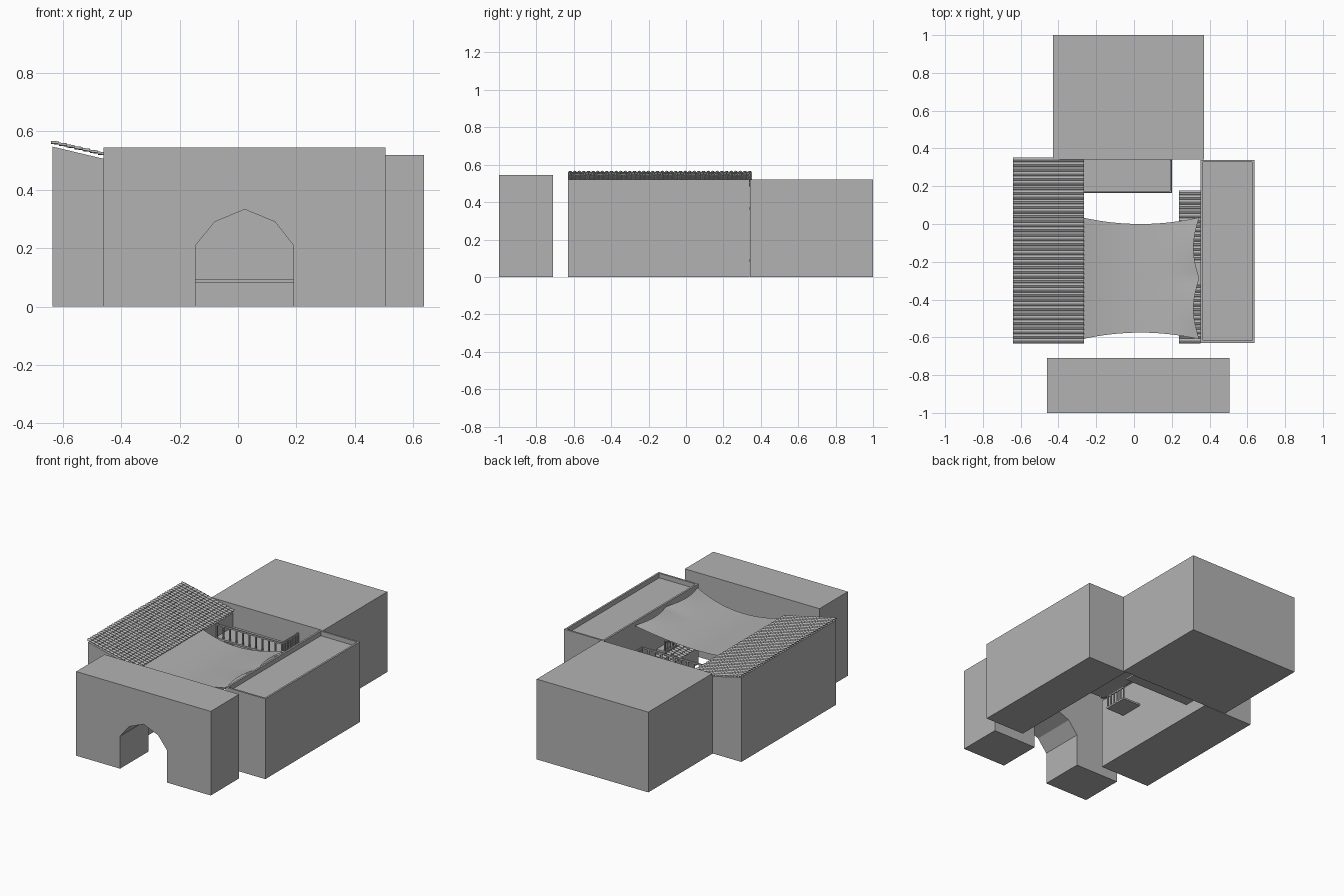
import bpy, bmesh, math

cube = bpy.data.objects.get("Cube")
if cube:
    bpy.data.objects.remove(cube, do_unlink=True)

GREY = (0.45, 0.45, 0.45, 1)
stone = bpy.data.materials.new("plain_grey")
stone.use_nodes = True
stone.diffuse_color = GREY
stone.node_tree.nodes["Principled BSDF"].inputs["Base Color"].default_value = GREY


def finish(name, bm):
    bmesh.ops.recalc_face_normals(bm, faces=bm.faces)
    mesh = bpy.data.meshes.new(name)
    bm.to_mesh(mesh)
    bm.free()
    mesh.materials.append(stone)
    ob = bpy.data.objects.new(name, mesh)
    bpy.context.collection.objects.link(ob)
    return ob


def add_box(bm, x, y, z):
    verts = bmesh.ops.create_cube(bm, size=1)["verts"]
    for v in verts:
        for i, (lo, hi) in enumerate((x, y, z)):
            v.co[i] = lo if v.co[i] < 0 else hi


def box(name, x, y, z):
    bm = bmesh.new()
    add_box(bm, x, y, z)
    return finish(name, bm)


def prism(name, outline, y0, y1):
    """Extrude an x/z outline from y0 to y1."""
    bm = bmesh.new()
    face = bm.faces.new([bm.verts.new((x, y0, z)) for x, z in outline])
    new = bmesh.ops.extrude_face_region(bm, geom=[face])["geom"]
    for v in new:
        if isinstance(v, bmesh.types.BMVert):
            v.co.y = y1
    return finish(name, bm)


def sheet(bm, cols, rows, point):
    """Quad grid whose corners come from point(u, v)."""
    grid = [[bm.verts.new(point(i / cols, j / rows)) for j in range(rows + 1)]
            for i in range(cols + 1)]
    for i in range(cols):
        for j in range(rows):
            bm.faces.new((grid[i][j], grid[i + 1][j],
                          grid[i + 1][j + 1], grid[i][j + 1]))


def tiled_roof(name, high, low, y0, y1, courses, tiles):
    """Overlapping courses of barrel tiles falling from high to low (x, z)."""
    bm = bmesh.new()
    dx, dz = (low[0] - high[0]) / courses, (low[1] - high[1]) / courses
    for c in range(courses):
        def point(u, v):
            wave = abs(math.sin(math.pi * v * tiles))
            return (high[0] + dx * (c + u), y0 + (y1 - y0) * v,
                    high[1] + dz * c + dz * 0.4 * u + 0.008 * wave - 0.008)
        sheet(bm, 1, tiles * 4, point)
    ob = finish(name, bm)
    mod = ob.modifiers.new("tile_thickness", "SOLIDIFY")
    mod.thickness = 0.003
    return ob


def railing(bm, a, b, z0, z1, posts):
    """Posts and a top rail along a straight run in plan."""
    r = 0.004
    for i in range(posts + 1):
        t = i / posts
        x, y = a[0] + (b[0] - a[0]) * t, a[1] + (b[1] - a[1]) * t
        add_box(bm, (x - r, x + r), (y - r, y + r), (z0, z1))
    add_box(bm, (min(a[0], b[0]) - r, max(a[0], b[0]) + r),
            (min(a[1], b[1]) - r, max(a[1], b[1]) + r), (z1, z1 + 0.01))


def balcony(name, x, y, z, sides, height, posts):
    bm = bmesh.new()
    add_box(bm, x, y, (z, z + 0.011))
    for a, b in sides:
        railing(bm, a, b, z + 0.011, z + height, posts)
    return finish(name, bm)


# Gate block with a faceted arch
prism("arch_gate", [(-0.46, 0), (-0.145, 0), (-0.145, 0.21), (-0.08, 0.29),
                    (0.023, 0.333), (0.127, 0.29), (0.19, 0.21), (0.19, 0),
                    (0.505, 0), (0.505, 0.545), (-0.46, 0.545)], -1, -0.71)

# Main blocks around the courtyard
box("north_block", (-0.43, 0.37), (0.342, 1), (0, 0.52))
prism("west_block", [(-0.635, 0), (-0.275, 0), (-0.275, 0.462), (-0.635, 0.548)],
      -0.63, 0.34)

# East block with a sunken terrace
bm = bmesh.new()
add_box(bm, (0.352, 0.637), (-0.63, 0.34), (0, 0.52))
bm.normal_update()
top = [f for f in bm.faces if f.normal.z > 0.9]
bmesh.ops.inset_individual(bm, faces=top, thickness=0.017)
inner = bmesh.ops.extrude_face_region(bm, geom=top)["geom"]
bmesh.ops.translate(bm, vec=(0, 0, -0.03),
                    verts=[g for g in inner if isinstance(g, bmesh.types.BMVert)])
bmesh.ops.delete(bm, geom=top, context="FACES_ONLY")
finish("east_block", bm)

# Tiled roofs
tiled_roof("west_tile_roof", (-0.64, 0.568), (-0.265, 0.482), -0.632, 0.352, 14, 40)
tiled_roof("east_tile_awning", (0.352, 0.228), (0.237, 0.2), -0.632, 0.178, 4, 33)

# Porch platform, upper gallery and small balconies
box("porch_platform", (-0.275, 0.2), (0.165, 0.342), (0.082, 0.093))
balcony("upper_gallery", (-0.275, 0.2), (0.165, 0.342), 0.36,
        [((-0.27, 0.17), (0.195, 0.17)), ((0.195, 0.17), (0.195, 0.335))], 0.09, 10)
balcony("west_balcony", (-0.275, -0.145), (-0.43, -0.27), 0.27,
        [((-0.15, -0.425), (-0.15, -0.275))], 0.08, 5)
balcony("east_balcony", (0.29, 0.352), (-0.32, -0.2), 0.25,
        [((0.295, -0.315), (0.295, -0.205))], 0.07, 4)


# Sagging shade cloth over the courtyard
def cloth_point(u, v):
    sag = 4 * u * (1 - u)
    edge = 0.345 - 0.03 * abs(math.sin(2 * math.pi * v)) * u ** 4
    y0, y1 = -0.61 + 0.035 * sag, 0.035 - 0.035 * sag
    return (-0.275 + u * (edge + 0.275), y0 + (y1 - y0) * v,
            0.472 + 0.033 * u - 0.042 * sag)


bm = bmesh.new()
sheet(bm, 16, 24, cloth_point)
cloth = finish("shade_cloth", bm)
for poly in cloth.data.polygons:
    poly.use_smooth = True
